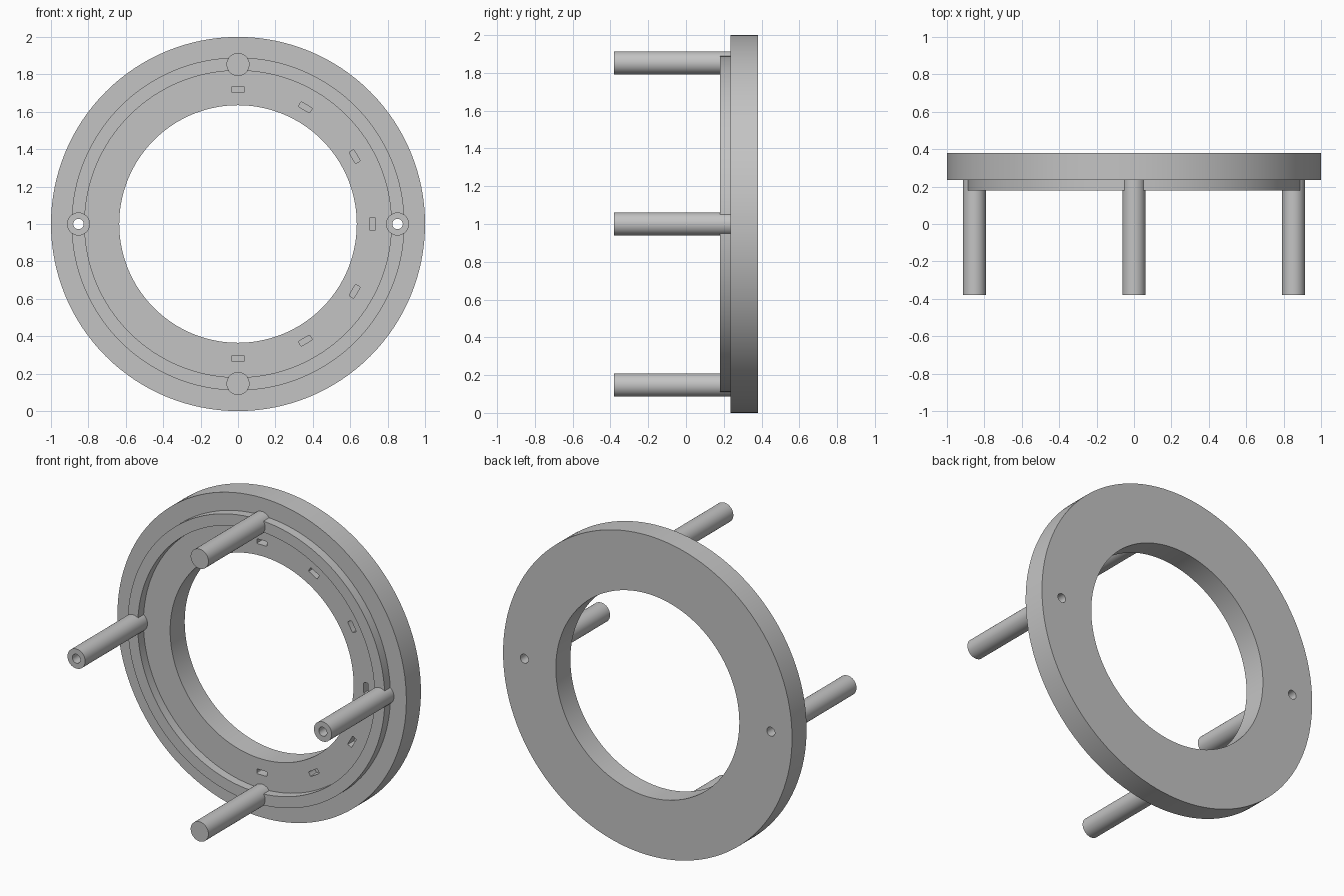
import bpy, bmesh, math
from mathutils import Matrix, Vector

cube = bpy.data.objects.get("Cube")
if cube:
    bpy.data.objects.remove(cube, do_unlink=True)

# Main dimensions
CENTRE_Z = 1.0
BACK, FACE, LIP, TIP = 0.38, 0.236, 0.18, -0.38
PEG_ORBIT, PEG_R, BORE_R = 0.853, 0.0615, 0.028
SLOT_ORBIT = 0.72

grey = bpy.data.materials.new("plain_grey")
grey.use_nodes = True
colour = (0.55, 0.55, 0.55, 1)
grey.diffuse_color = colour
grey.node_tree.nodes["Principled BSDF"].inputs["Base Color"].default_value = colour


def make_object(name, bm):
    bmesh.ops.recalc_face_normals(bm, faces=bm.faces)
    mesh = bpy.data.meshes.new(name)
    bm.to_mesh(mesh)
    bm.free()
    mesh.materials.append(grey)
    obj = bpy.data.objects.new(name, mesh)
    bpy.context.collection.objects.link(obj)
    return obj


def lathe(name, profile, segments, x=0, z=CENTRE_Z):
    """Spin a closed (radius, y) profile around an axis parallel to y."""
    bm = bmesh.new()
    verts = [bm.verts.new((r, y, 0)) for r, y in profile]
    edges = [bm.edges.new((verts[i], verts[(i + 1) % len(verts)])) for i in range(len(verts))]
    bmesh.ops.spin(bm, geom=verts + edges, cent=(0, 0, 0), axis=(0, 1, 0),
                   angle=math.tau, steps=segments, use_merge=True)
    bmesh.ops.remove_doubles(bm, verts=bm.verts, dist=1e-5)
    bmesh.ops.translate(bm, verts=bm.verts, vec=(x, 0, z))
    return make_object(name, bm)


def cylinder(name, radius, y0, y1, x, z, segments=48):
    bm = bmesh.new()
    place = Matrix.Translation((x, (y0 + y1) / 2, z)) @ Matrix.Rotation(math.pi / 2, 4, 'X')
    bmesh.ops.create_cone(bm, cap_ends=True, segments=segments, radius1=radius,
                          radius2=radius, depth=y1 - y0, matrix=place)
    return make_object(name, bm)


def slot_cutter(name, angle):
    """Small block with rounded corners, laid along the tangent."""
    bm = bmesh.new()
    bmesh.ops.create_cube(bm, size=1, matrix=Matrix.Diagonal((0.03, 0.12, 0.07, 1)))
    along_y = [e for e in bm.edges if abs(e.verts[0].co.y - e.verts[1].co.y) > 0.1]
    bmesh.ops.bevel(bm, geom=along_y, offset=0.005, segments=3, affect='EDGES', profile=0.5)
    spin = Matrix.Translation((0, FACE, CENTRE_Z)) @ Matrix.Rotation(angle, 4, 'Y')
    bm.transform(spin @ Matrix.Translation((SLOT_ORBIT, 0, 0)))
    return make_object(name, bm)


def cut(target, cutters):
    bpy.context.view_layer.objects.active = target
    for cutter in cutters:
        mod = target.modifiers.new("cut", 'BOOLEAN')
        mod.operation, mod.solver, mod.object = 'DIFFERENCE', 'EXACT', cutter
        bpy.ops.object.modifier_apply(modifier=mod.name)
        bpy.data.objects.remove(cutter, do_unlink=True)


# Flat ring with a raised lip on its front face
ring = lathe("ring_with_lip", [(0.635, BACK), (1, BACK), (1, FACE), (0.89, FACE), (0.89, LIP),
                               (0.82, LIP), (0.82, FACE), (0.635, FACE)], 128)

# Twelve slots in the front face and two screw holes right through
cutters = [slot_cutter(f"slot_cutter_{i}", math.tau * i / 12) for i in range(12)]
cutters += [cylinder("bore_cutter", BORE_R, 0, 0.6, s * PEG_ORBIT, CENTRE_Z, 32) for s in (-1, 1)]
cut(ring, cutters)
parts = [ring]

# Hollow pegs at the sides
for name, s in (("left_peg", 1), ("right_peg", -1)):
    parts.append(lathe(name, [(BORE_R, TIP), (PEG_R, TIP), (PEG_R, FACE), (BORE_R, FACE)],
                       32, x=s * PEG_ORBIT))

# Solid pegs above and below
for name, s in (("top_peg", 1), ("bottom_peg", -1)):
    parts.append(cylinder(name, PEG_R, TIP, FACE, 0, CENTRE_Z + s * PEG_ORBIT))

# Smooth round walls, sharp rims
bpy.ops.object.select_all(action='DESELECT')
for part in parts:
    part.select_set(True)
bpy.context.view_layer.objects.active = ring
bpy.ops.object.shade_smooth_by_angle(angle=math.radians(30))
